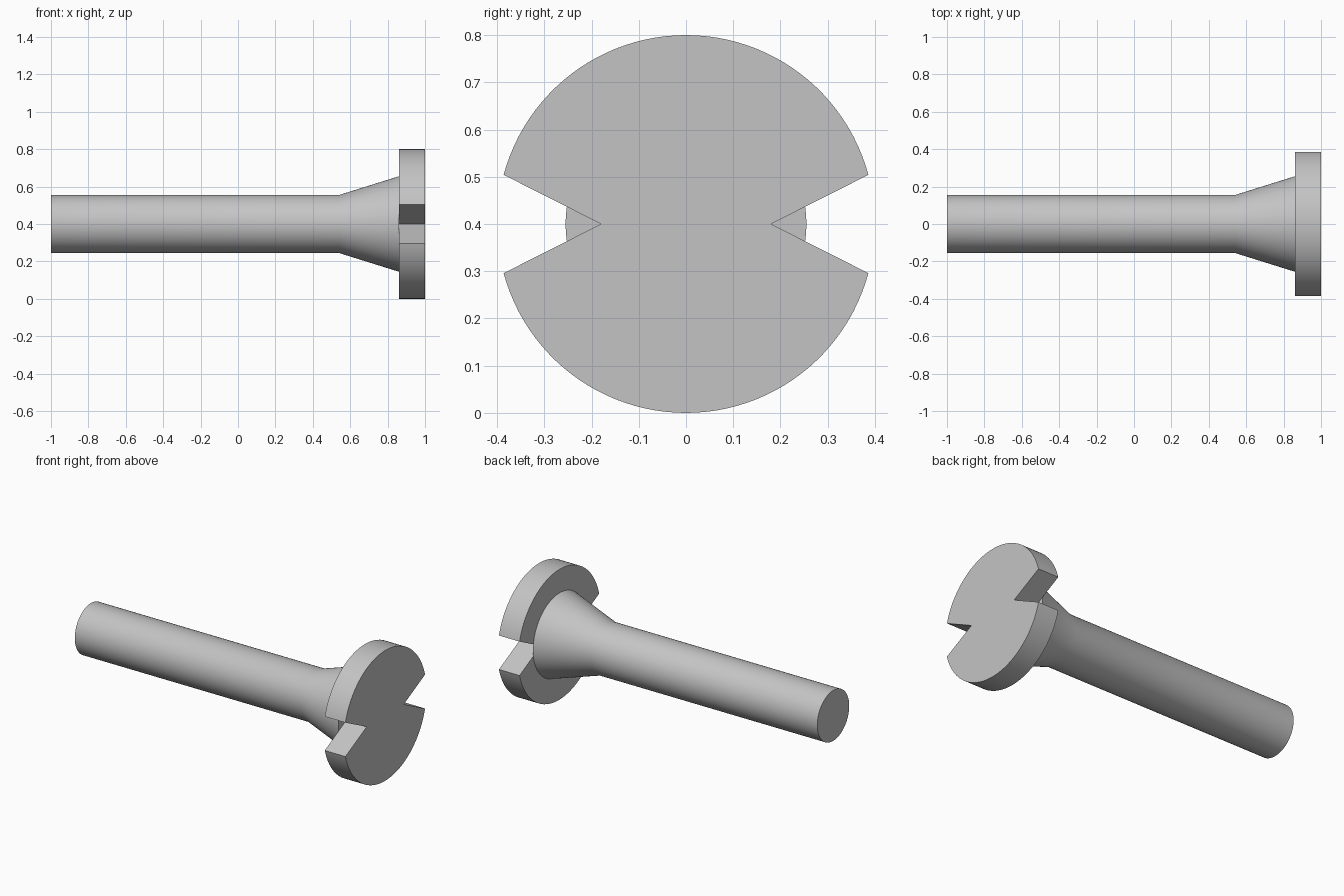
import bpy, bmesh, math

cube = bpy.data.objects.get("Cube")
if cube:
    bpy.data.objects.remove(cube, do_unlink=True)

AXIS_Z = 0.4
SEGMENTS = 96

grey = bpy.data.materials.new("plain grey")
grey.use_nodes = True
colour = (0.55, 0.55, 0.55, 1)
grey.diffuse_color = colour
grey.node_tree.nodes["Principled BSDF"].inputs["Base Color"].default_value = colour


def loft(name, sections):
    """Join matching closed outlines, given as (x, [(y, z), ...]), and cap both ends."""
    bm = bmesh.new()
    rings = [[bm.verts.new((x, y, z + AXIS_Z)) for y, z in outline] for x, outline in sections]
    for a, b in zip(rings, rings[1:]):
        for i in range(len(a)):
            j = (i + 1) % len(a)
            bm.faces.new((a[i], a[j], b[j], b[i]))
    bm.faces.new(rings[0])
    bm.faces.new(rings[-1])
    bmesh.ops.recalc_face_normals(bm, faces=bm.faces)
    mesh = bpy.data.meshes.new(name)
    bm.to_mesh(mesh)
    bm.free()
    mesh.materials.append(grey)
    obj = bpy.data.objects.new(name, mesh)
    bpy.context.collection.objects.link(obj)
    bpy.ops.object.select_all(action='DESELECT')
    obj.select_set(True)
    bpy.context.view_layer.objects.active = obj
    bpy.ops.object.shade_smooth_by_angle(angle=math.radians(30))
    return obj


def arc(radius, start, end, steps):
    angles = [start + (end - start) * i / steps for i in range(steps + 1)]
    return [(radius * math.cos(a), radius * math.sin(a)) for a in angles]


def circle(radius):
    return arc(radius, 0, math.tau, SEGMENTS)[:-1]


# Straight shaft flaring into a cone behind the head
loft("flared_shaft", [(-1, circle(0.155)), (0.54, circle(0.155)), (0.86, circle(0.255))])

# Disc head with a V notch on each side
half_notch = math.atan2(0.104, 0.386)
upper = [(0.18, 0)] + arc(0.4, half_notch, math.pi - half_notch, SEGMENTS // 2)
outline = upper + [(-y, -z) for y, z in upper]
loft("notched_head", [(0.86, outline), (1, outline)])
